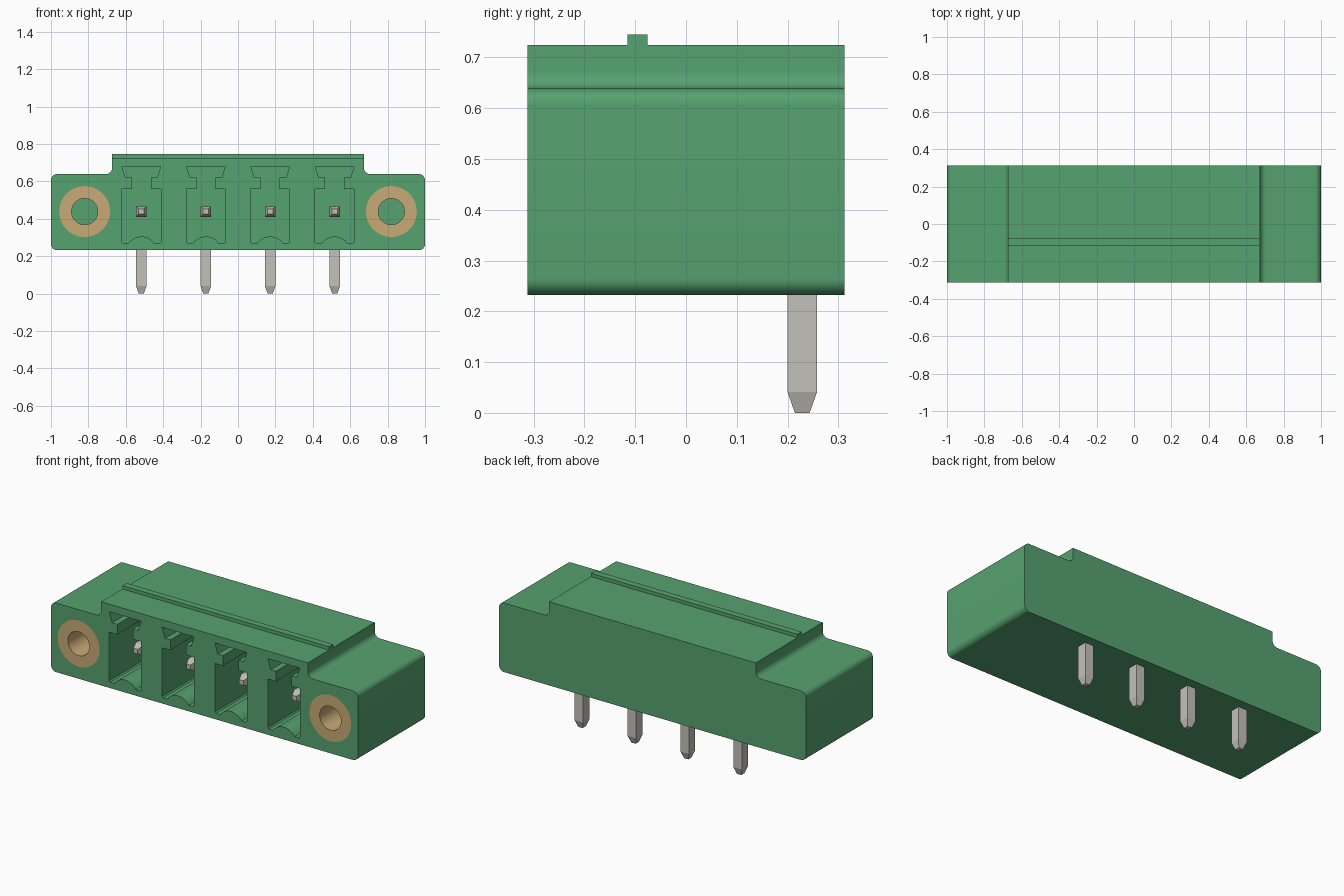
import bpy, bmesh, math
from mathutils import Matrix, Vector

old = bpy.data.objects.get("Cube")
if old:
    bpy.data.objects.remove(old, do_unlink=True)


def material(name, rgb, metallic=0.0):
    m = bpy.data.materials.new(name)
    m.use_nodes = True
    m.diffuse_color = (*rgb, 1)
    m.node_tree.nodes["Principled BSDF"].inputs["Base Color"].default_value = (*rgb, 1)
    return m


GREEN = material("green plastic", (0.093, 0.361, 0.162))
BRASS = material("tan brass", (0.578, 0.402, 0.181))
TIN = material("grey tin", (0.552, 0.539, 0.479))

FRONT, BACK = -0.312, 0.312
PIN_X = [-0.517, -0.172, 0.172, 0.517]
PIN_Z = 0.4385


def finish(bm, name, mat):
    bmesh.ops.recalc_face_normals(bm, faces=bm.faces)
    me = bpy.data.meshes.new(name)
    bm.to_mesh(me)
    bm.free()
    ob = bpy.data.objects.new(name, me)
    bpy.context.collection.objects.link(ob)
    me.materials.append(mat)
    return ob


def extrude_y(bm, pts, y0, y1):
    """Prism from an (x, z) outline between two y planes."""
    a = [bm.verts.new((x, y0, z)) for x, z in pts]
    b = [bm.verts.new((x, y1, z)) for x, z in pts]
    bm.faces.new(a)
    bm.faces.new(b[::-1])
    for i in range(len(pts)):
        j = (i + 1) % len(pts)
        bm.faces.new((a[i], b[i], b[j], a[j]))


def arc(cx, cz, r, a0, a1, n=8):
    return [(cx + r * math.cos(math.radians(a0 + (a1 - a0) * i / n)),
             cz + r * math.sin(math.radians(a0 + (a1 - a0) * i / n))) for i in range(n + 1)]


def mirrored(half):
    """Close a right-hand outline with its mirror image."""
    return half + [(-x, z) for x, z in reversed(half)]


def smooth(ob):
    bpy.ops.object.select_all(action='DESELECT')
    ob.select_set(True)
    bpy.context.view_layer.objects.active = ob
    bpy.ops.object.shade_smooth_by_angle(angle=math.radians(30))


# Housing: stepped outline with rounded wings
r = 0.033
outline = mirrored(arc(1 - r, 0.232 + r, r, -90, 0) + arc(1 - r, 0.639 - r, r, 0, 90)
                   + arc(0.673 + r, 0.639 + r, r, 270, 180) + [(0.673, 0.725)])
bm = bmesh.new()
extrude_y(bm, outline, FRONT, BACK)
housing = finish(bm, "housing", GREEN)

# Cutter: keyed sockets and the two bushing bores
bm = bmesh.new()
bump_r = (0.07 ** 2 + 0.038 ** 2) / (2 * 0.038)
bump_a = math.degrees(math.asin(0.07 / bump_r))
bump = arc(0, 0.305 - bump_r, bump_r, 90, 90 - bump_a)[1:]
half = [(0, 0.305)] + bump + [(0.097, 0.267), (0.104, 0.274), (0.104, 0.56), (0.051, 0.56),
                              (0.051, 0.62), (0.085, 0.62), (0.104, 0.68)]
socket = half + [(-x, z) for x, z in reversed(half[1:])]
for px in PIN_X:
    extrude_y(bm, [(px + x, z) for x, z in socket], FRONT - 0.05, 0.15)
for s in (-1, 1):
    extrude_y(bm, arc(s * 0.82, PIN_Z, 0.136, 0, 360, 48)[:-1], FRONT - 0.05, 0.15)
cutter = finish(bm, "socket_cutter", GREEN)
cutter.hide_render = True

mod = housing.modifiers.new("sockets", 'BOOLEAN')
mod.operation = 'DIFFERENCE'
mod.solver = 'EXACT'
mod.object = cutter
bpy.context.view_layer.objects.active = housing
bpy.ops.object.modifier_apply(modifier=mod.name)
bpy.data.objects.remove(cutter, do_unlink=True)
smooth(housing)

# Locking rib across the top
bm = bmesh.new()
extrude_y(bm, [(-0.673, 0.72), (0.673, 0.72), (0.673, 0.745), (-0.673, 0.745)], -0.115, -0.076)
finish(bm, "locking_rib", GREEN)

# Threaded bushings, flush with the front
for s, side in ((1, "left"), (-1, "right")):
    bm = bmesh.new()
    n = 48
    rings = []
    for rad, y in ((0.136, FRONT), (0.07, FRONT), (0.07, 0.149), (0.136, 0.149)):
        rings.append([bm.verts.new((x, y, z)) for x, z in arc(s * 0.82, PIN_Z, rad, 0, 360, n)[:-1]])
    for k in range(4):
        a, b = rings[k], rings[(k + 1) % 4]
        for i in range(n):
            j = (i + 1) % n
            bm.faces.new((a[i], a[j], b[j], b[i]))
    smooth(finish(bm, side + "_bushing", BRASS))


def bar(bm, tip, end, hw):
    """Square bar with a tapered tip, running from tip to end."""
    tip, end = Vector(tip), Vector(end)
    d = (end - tip).normalized()
    u = Vector((1, 0, 0))
    v = d.cross(u)
    rings = []
    for p, k in ((tip, 0.5), (tip + d * 0.041, 1), (end, 1)):
        rings.append([bm.verts.new(p + u * a * hw[0] * k + v * b * hw[1] * k)
                      for a, b in ((-1, -1), (1, -1), (1, 1), (-1, 1))])
    bm.faces.new(rings[0])
    bm.faces.new(rings[-1][::-1])
    for a, b in zip(rings, rings[1:]):
        for i in range(4):
            j = (i + 1) % 4
            bm.faces.new((a[i], a[j], b[j], b[i]))


# Right-angle contact pins
for i, px in enumerate(PIN_X):
    bm = bmesh.new()
    bar(bm, (px, 0.229, 0), (px, 0.229, PIN_Z + 0.028), (0.028, 0.029))
    bar(bm, (px, -0.215, PIN_Z), (px, 0.2, PIN_Z), (0.028, 0.028))
    finish(bm, "contact_pin_%d" % (i + 1), TIN)
